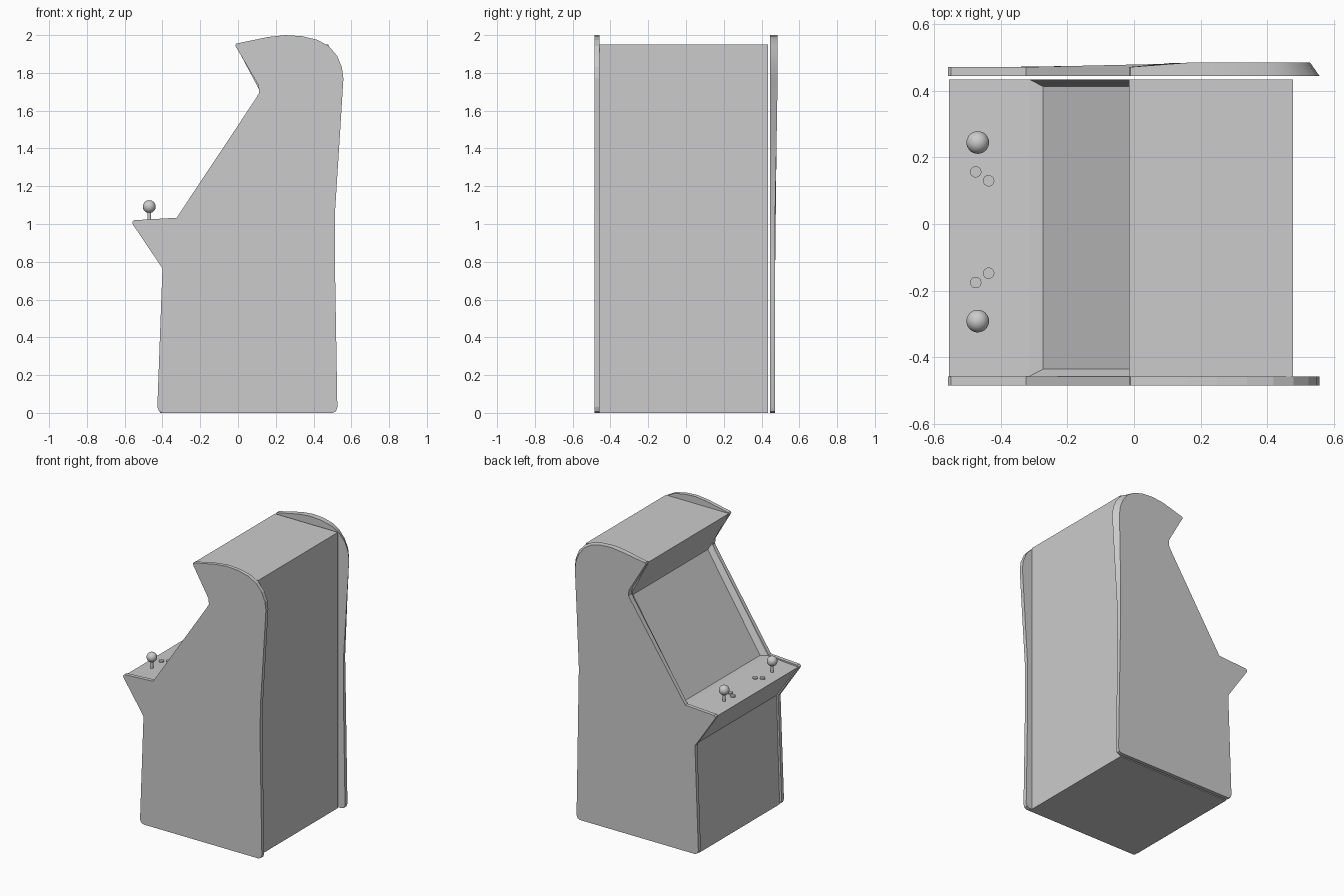
import bpy, bmesh, math
from mathutils import Vector

if "Cube" in bpy.data.objects:
    bpy.data.objects.remove(bpy.data.objects["Cube"])


def clamp(v):
    return max(0.0, min(1.0, v))


def loft(name, near, far):
    """Solid between two matching loops of 3D points (near has smaller y)."""
    bm = bmesh.new()
    a = [bm.verts.new(p) for p in near]
    b = [bm.verts.new(p) for p in far]
    bm.faces.new(a)
    bm.faces.new(b[::-1])
    n = len(a)
    for i in range(n):
        j = (i + 1) % n
        bm.faces.new((a[i], b[i], b[j], a[j]))
    bmesh.ops.recalc_face_normals(bm, faces=bm.faces)
    return finish(name, bm)


def finish(name, bm):
    me = bpy.data.meshes.new(name)
    bm.to_mesh(me)
    bm.free()
    ob = bpy.data.objects.new(name, me)
    bpy.context.collection.objects.link(ob)
    return ob


def smooth(ob, deg=30):
    bpy.ops.object.select_all(action='DESELECT')
    ob.select_set(True)
    bpy.context.view_layer.objects.active = ob
    bpy.ops.object.shade_smooth_by_angle(angle=math.radians(deg))


# Side panel outline (x, z)
outline = [(-0.40, 0), (-0.418, 0.008), (-0.427, 0.03), (-0.40, 0.765),
           (-0.557, 0.998), (-0.56, 1.01), (-0.55, 1.02), (-0.325, 1.033),
           (0.095, 1.665), (0.112, 1.695), (0.108, 1.735), (-0.015, 1.945),
           (-0.01, 1.955), (0.16, 1.99), (0.25, 2.0), (0.34, 1.994), (0.42, 1.975),
           (0.48, 1.942), (0.525, 1.89), (0.55, 1.83), (0.558, 1.77),
           (0.54, 1.48), (0.514, 1.07), (0.513, 0.8), (0.526, 0.03),
           (0.518, 0.008), (0.5, 0)]

# Flat panel on the -y side
loft("flat_side_panel", [(x, -0.485, z) for x, z in outline],
     [(x, -0.458, z) for x, z in outline])


# Panel on the +y side, thicker and tapered towards its upper back
def outer(x, z):
    swell = clamp((z - 1.1) / 0.6) * clamp(x / 0.12)
    taper = clamp((z - 0.9) / 0.8) * clamp((x - 0.3) / 0.2)
    return (x - 0.028 * taper, 0.472 + 0.013 * swell, z)


panel = loft("tapered_side_panel", [(x, 0.445, z) for x, z in outline],
             [outer(x, z) for x, z in outline])
smooth(panel)

# Cabinet body between the panels
Y0, Y1 = -0.458, 0.435
prof = [(-0.412, 0), (-0.388, 0.765), (-0.556, 1.008), (-0.315, 1.026),
        (0.118, 1.70), (-0.015, 1.95), (0.478, 1.95), (0.478, 0)]
body = loft("cabinet_body", [(x, Y0, z) for x, z in prof],
            [(x, Y1, z) for x, z in prof])

# Screen recess with sloping bezel
bm = bmesh.new()
bm.from_mesh(body.data)
slope = Vector((-0.841, 0, 0.541))
screen = max(bm.faces, key=lambda f: f.normal.dot(slope))
bmesh.ops.inset_individual(bm, faces=[screen], thickness=0.03, depth=-0.035)
bm.to_mesh(body.data)
bm.free()


# Joysticks and buttons
def cylinder(name, x, y, z0, z1, r, n):
    bpy.ops.mesh.primitive_cylinder_add(vertices=n, radius=r, depth=z1 - z0,
                                        location=(x, y, (z0 + z1) / 2))
    bpy.context.object.name = name
    smooth(bpy.context.object)


for tag, ys in (("back", (0.245, 0.157, 0.13)), ("front", (-0.292, -0.176, -0.148))):
    stick_y, *button_ys = ys
    cylinder(tag + "_joystick_stem", -0.47, stick_y, 1.01, 1.075, 0.01, 16)
    bpy.ops.mesh.primitive_uv_sphere_add(segments=32, ring_count=16, radius=0.034,
                                         location=(-0.47, stick_y, 1.092))
    bpy.context.object.name = tag + "_joystick_ball"
    smooth(bpy.context.object)
    for i, (bx, by) in enumerate(zip((-0.476, -0.437), button_ys)):
        cylinder(f"{tag}_button_{i + 1}", bx, by, 1.005, 1.025, 0.017, 24)
